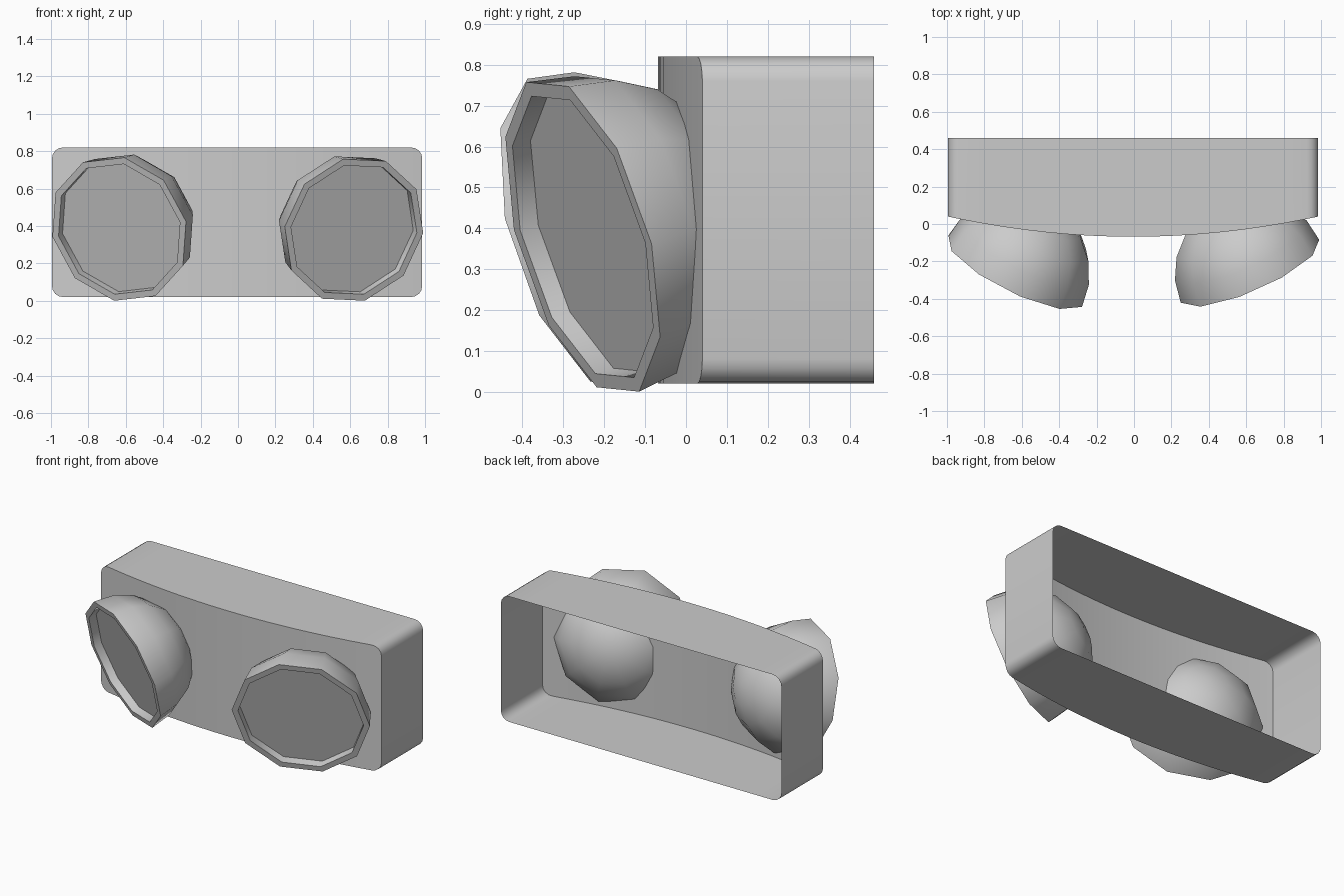
import bpy, bmesh
from math import sin, cos, pi, radians
from mathutils import Vector

if "Cube" in bpy.data.objects:
    bpy.data.objects.remove(bpy.data.objects["Cube"])


def finish(bm, name, angle):
    bmesh.ops.recalc_face_normals(bm, faces=bm.faces)
    mesh = bpy.data.meshes.new(name)
    bm.to_mesh(mesh)
    bm.free()
    ob = bpy.data.objects.new(name, mesh)
    bpy.context.collection.objects.link(ob)
    bpy.ops.object.select_all(action='DESELECT')
    bpy.context.view_layer.objects.active = ob
    ob.select_set(True)
    bpy.ops.object.shade_smooth_by_angle(angle=radians(angle))
    return ob


# Housing: open-backed rounded box with a bowed front
def housing():
    cx, half, z0, z1, r, back = -0.005, 0.99, 0.02, 0.82, 0.06, 0.46
    corner = [(half - r + r * sin(a), r - r * cos(a))
              for a in [i * pi / 8 for i in range(5)]]
    cols = [(-x, d) for x, d in reversed(corner)]
    cols += [(-(half - r) + 2 * (half - r) * i / 16, 0) for i in range(1, 16)]
    cols += corner
    bm = bmesh.new()
    rows = []
    for x, d in cols:
        y = -0.068 + 0.108 * (x / half) ** 2
        rows.append([bm.verts.new((cx + x, yy, z)) for yy, z in
                     ((back, z0 + d), (y, z0 + d), (y, z1 - d), (back, z1 - d))])
    for a, b in zip(rows, rows[1:]):
        for k in range(3):
            bm.faces.new((a[k], b[k], b[k + 1], a[k + 1]))
    bm.faces.new(rows[0])
    bm.faces.new(rows[-1])
    finish(bm, "housing", 40)


# Lamp: ten-sided hemispherical bowl with a flat rim and recessed lens
def lamp(name, side, centre, yaw, pitch, phase, radius=0.407, sides=10):
    yaw, pitch = radians(yaw), radians(pitch)
    n = Vector((sin(yaw) * cos(pitch), -cos(yaw) * cos(pitch), -sin(pitch)))
    u = Vector((cos(yaw), sin(yaw), 0))
    v = u.cross(n) * -1
    profile = [(0.37, -0.05), (0.37, 0)]
    profile += [(radius * cos(t), -radius * sin(t))
                for t in [i * pi / 10 for i in range(5)]]
    bm = bmesh.new()

    def vert(rad, depth, ang):
        p = Vector(centre) + u * rad * cos(ang) + v * rad * sin(ang) + n * depth
        return bm.verts.new((side * p.x, p.y, p.z))

    rings = [[vert(rad, d, radians(phase) + 2 * pi * k / sides)
              for k in range(sides)] for rad, d in profile]
    for a, b in zip(rings, rings[1:]):
        for k in range(sides):
            j = (k + 1) % sides
            bm.faces.new((a[k], a[j], b[j], b[k]))
    bm.faces.new(rings[0])
    pole = vert(0, -radius, 0)
    for k in range(sides):
        bm.faces.new((rings[-1][k], rings[-1][(k + 1) % sides], pole))
    finish(bm, name, 42)


housing()
lamp("right_lamp", 1, (0.62, -0.2525, 0.379), 23.8, 15.2, -2.5)
lamp("left_lamp", -1, (0.635, -0.252, 0.383), 26.5, 16, -6)
